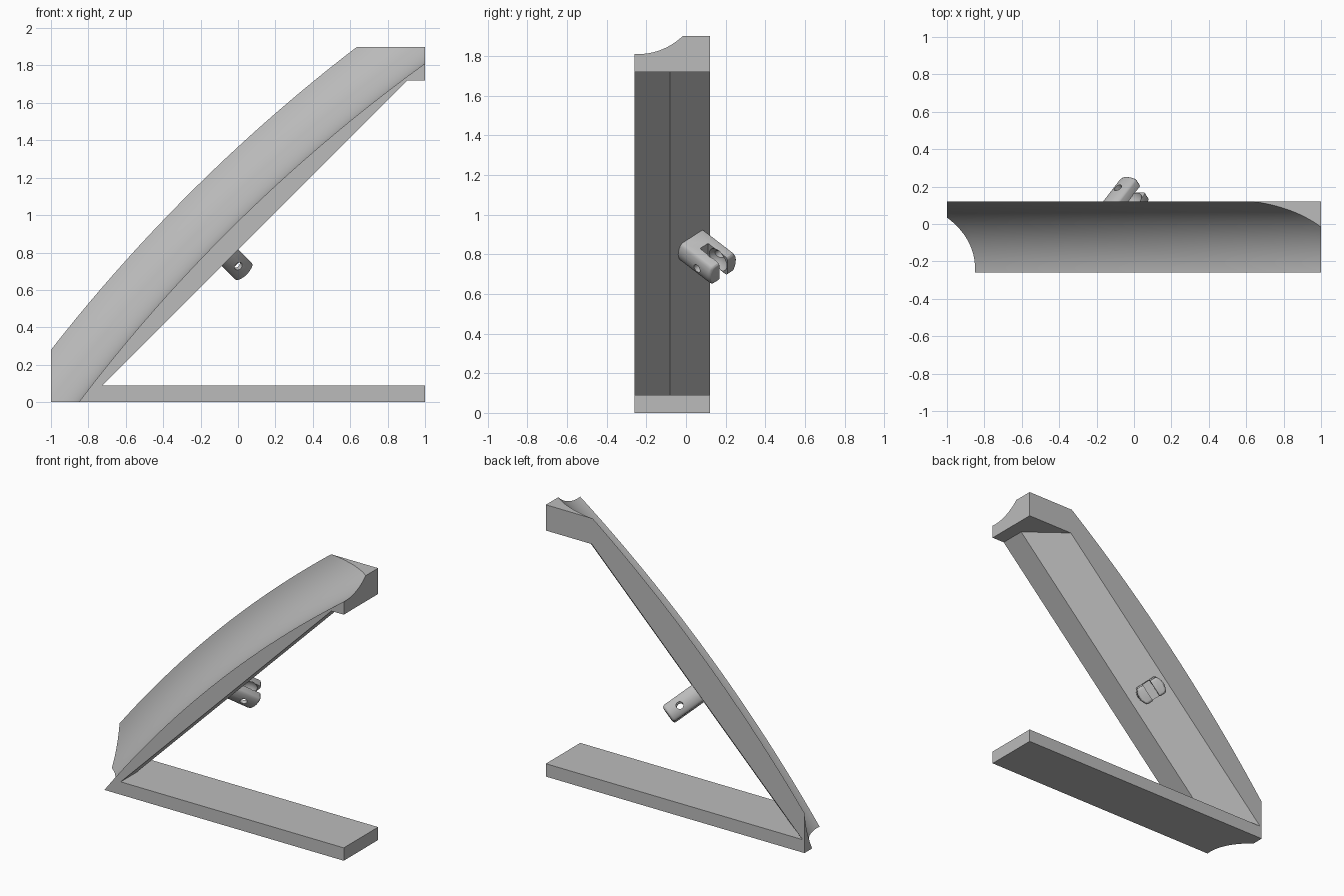
import bpy, bmesh, math
from mathutils import Matrix, Vector

old = bpy.data.objects.get("Cube")
if old:
    bpy.data.objects.remove(old, do_unlink=True)

grey = bpy.data.materials.new("plain grey")
grey.use_nodes = True
grey.diffuse_color = (0.5, 0.5, 0.5, 1)
grey.node_tree.nodes["Principled BSDF"].inputs["Base Color"].default_value = (0.5, 0.5, 0.5, 1)


def to_object(bm, name, matrix=None):
    bmesh.ops.recalc_face_normals(bm, faces=bm.faces[:])
    mesh = bpy.data.meshes.new(name)
    if matrix:
        bm.transform(matrix)
    bm.to_mesh(mesh)
    bm.free()
    mesh.materials.append(grey)
    obj = bpy.data.objects.new(name, mesh)
    bpy.context.collection.objects.link(obj)
    return obj


def loft(name, rings):
    """Skin a list of closed point rings and cap both ends."""
    bm = bmesh.new()
    rows = [[bm.verts.new(p) for p in ring] for ring in rings]
    n = len(rows[0])
    for a, b in zip(rows, rows[1:]):
        for i in range(n):
            bm.faces.new((a[i], a[(i + 1) % n], b[(i + 1) % n], b[i]))
    bm.faces.new(rows[0])
    bm.faces.new(rows[-1])
    return to_object(bm, name)


def activate(obj):
    bpy.ops.object.select_all(action='DESELECT')
    obj.select_set(True)
    bpy.context.view_layer.objects.active = obj


def cut(obj, cutter):
    activate(obj)
    mod = obj.modifiers.new("cut", 'BOOLEAN')
    mod.operation, mod.solver, mod.object = 'DIFFERENCE', 'EXACT', cutter
    bpy.ops.object.modifier_apply(modifier=mod.name)
    bpy.data.objects.remove(cutter, do_unlink=True)


def smooth(obj):
    activate(obj)
    bpy.ops.object.shade_smooth_by_angle(angle=math.radians(30))


# Stand: solid side outline, extruded from front to back
FRONT, CREASE, BACK = -0.26, -0.08, 0.12
outline = [(-1, 0), (1, 0), (1, 1.9), (0.4, 1.9), (-1, 0.5)]
stand = loft("stand", [[(x, y, z) for x, z in outline] for y in (FRONT, BACK)])


# Open wedge between base and sloping beam, chamfered toward the back
def gap_ring(y, shift):
    return [(-0.725 - shift, y, 0.09), (0.905 - shift, y, 1.72), (1.5, y, 1.72), (1.5, y, 0.09)]


cut(stand, loft("gap_cutter", [gap_ring(FRONT - 0.1, 0), gap_ring(CREASE, 0),
                               gap_ring(BACK + 0.02, 0.286)]))

# Concave scoop swept along a large arc over the beam
CX, CZ, ARC, TUBE, TUBE_Y = 6.162, -5.317, 8.8, 0.3625, -0.235
rings = []
for i in range(49):
    t = math.radians(118 + 32 * i / 48)
    ring = []
    for j in range(96):
        s = 2 * math.pi * j / 96
        r = ARC + TUBE - TUBE * math.cos(s)
        ring.append((CX + r * math.cos(t), TUBE_Y + TUBE * math.sin(s), CZ + r * math.sin(t)))
    rings.append(ring)
cut(stand, loft("scoop_cutter", rings))
smooth(stand)

# Clip frame: local x across the chamfer, y along the beam, z out of it
along = Vector((1, 0, 1)).normalized()
across = Vector((-0.26, 0.2, 0)) + Vector((0.13, 0, 0.13))
across.normalize()
outward = across.cross(along)
frame = Matrix((across, along, outward)).transposed().to_4x4()
frame.translation = (-0.115, 0.03, 0.845)
LENGTH, BURY = 0.235, 0.04


def cylinder(name, radius, depth, local, flat=None):
    bm = bmesh.new()
    bmesh.ops.create_cone(bm, cap_ends=True, segments=48, radius1=radius,
                          radius2=radius, depth=depth)
    if flat:
        for v in bm.verts:
            v.co.y = max(-flat, min(flat, v.co.y))
        bmesh.ops.remove_doubles(bm, verts=bm.verts[:], dist=1e-5)
        bmesh.ops.dissolve_limit(bm, angle_limit=0.01, verts=bm.verts[:], edges=bm.edges[:])
    return to_object(bm, name, frame @ local)


# Clip body: flattened round peg with softened tip
clip = cylinder("clip", 0.095, LENGTH + BURY,
                Matrix.Translation((0, 0, (LENGTH - BURY) / 2)), flat=0.062)
activate(clip)
bevel = clip.modifiers.new("soft_tip", 'BEVEL')
bevel.width, bevel.segments, bevel.angle_limit = 0.018, 3, math.radians(60)
bpy.ops.object.modifier_apply(modifier=bevel.name)

# Slot between the two prongs
bm = bmesh.new()
bmesh.ops.create_cube(bm, size=1, matrix=Matrix.Diagonal((0.055, 0.4, 0.3, 1)))
cut(clip, to_object(bm, "slot_cutter", frame @ Matrix.Translation((0, 0, 0.24))))

# Round socket inside the prongs
bm = bmesh.new()
bmesh.ops.create_uvsphere(bm, u_segments=32, v_segments=20, radius=0.07)
cut(clip, to_object(bm, "socket_cutter", frame @ Matrix.Translation((0, 0, 0.165))))

# Pin hole through both prongs
cut(clip, cylinder("hole_cutter", 0.023, 0.4,
                   Matrix.Translation((0, 0, 0.14)) @ Matrix.Rotation(math.pi / 2, 4, 'Y')))
smooth(clip)
